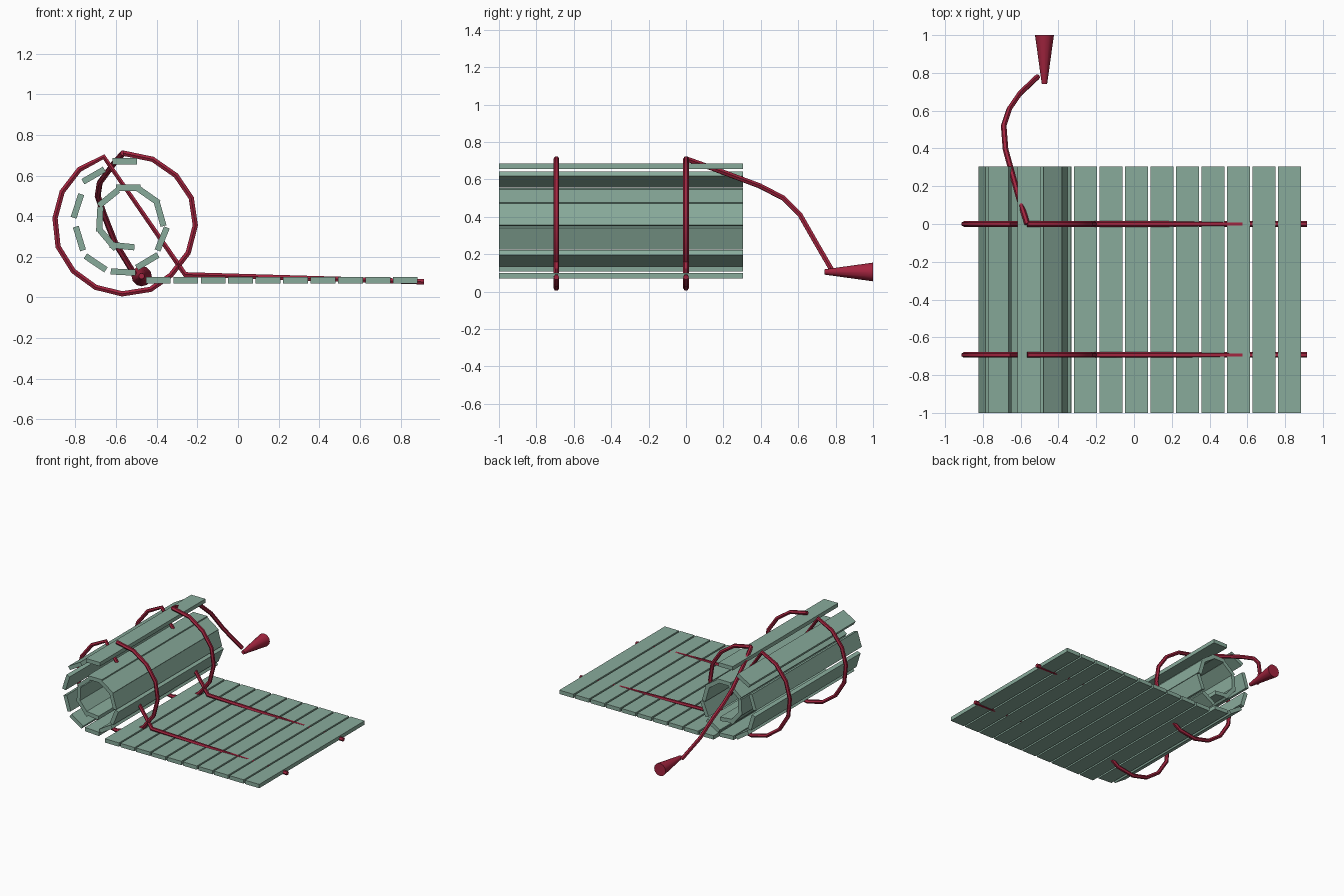
import bpy
import bmesh
import math
from mathutils import Matrix, Vector

cube = bpy.data.objects.get("Cube")
if cube:
    bpy.data.objects.remove(cube, do_unlink=True)


def make_material(name, rgb):
    mat = bpy.data.materials.new(name)
    mat.use_nodes = True
    color = (*rgb, 1.0)
    mat.diffuse_color = color
    mat.node_tree.nodes["Principled BSDF"].inputs["Base Color"].default_value = color
    return mat


green = make_material("sage green", (0.25, 0.41, 0.33))
red = make_material("crimson", (0.37, 0.018, 0.05))

SLAT_W, SLAT_T = 0.122, 0.03
Y_FRONT, Y_BACK = -1.0, 0.305


def add_object(name, bm, mat):
    mesh = bpy.data.meshes.new(name)
    bm.to_mesh(mesh)
    bm.free()
    mesh.materials.append(mat)
    obj = bpy.data.objects.new(name, mesh)
    bpy.context.collection.objects.link(obj)
    return obj


def add_slats(name, placements):
    """One board per (x, z, tilt in degrees)."""
    bm = bmesh.new()
    size = Matrix.Diagonal((SLAT_W, Y_BACK - Y_FRONT, SLAT_T, 1))
    for x, z, tilt in placements:
        place = Matrix.Translation((x, (Y_FRONT + Y_BACK) / 2, z))
        turn = Matrix.Rotation(math.radians(-tilt), 4, "Y")
        bmesh.ops.create_cube(bm, size=1, matrix=place @ turn @ size)
    return add_object(name, bm, green)


def smooth(obj, degrees):
    bpy.ops.object.select_all(action="DESELECT")
    obj.select_set(True)
    bpy.context.view_layer.objects.active = obj
    bpy.ops.object.shade_smooth_by_angle(angle=math.radians(degrees))


def add_cord(name, points, radius=0.015):
    curve = bpy.data.curves.new(name, "CURVE")
    curve.dimensions = "3D"
    curve.bevel_depth = radius
    curve.bevel_resolution = 1
    curve.use_fill_caps = True
    spline = curve.splines.new("POLY")
    spline.points.add(len(points) - 1)
    for p, co in zip(spline.points, points):
        p.co = (*co, 1)
    obj = bpy.data.objects.new(name, curve)
    bpy.context.collection.objects.link(obj)
    bpy.ops.object.select_all(action="DESELECT")
    obj.select_set(True)
    bpy.context.view_layer.objects.active = obj
    bpy.ops.object.convert(target="MESH")
    obj = bpy.context.view_layer.objects.active
    obj.data.materials.clear()
    obj.data.materials.append(red)
    smooth(obj, 50)
    return obj


# Unrolled part of the blind
add_slats("flat_slats", [(0.823 - 0.135 * i, 0.085, 0) for i in range(10)])

# Rolled part: loose outer turn, then tight inner turn
add_slats("outer_roll_slats", [
    (-0.557, 0.67, 0), (-0.71, 0.60, 30), (-0.79, 0.45, 72), (-0.78, 0.29, -73),
    (-0.70, 0.17, -34), (-0.565, 0.125, -3), (-0.446, 0.178, 31), (-0.373, 0.288, 68)])
add_slats("inner_roll_slats", [
    (-0.383, 0.41, -74), (-0.44, 0.50, -35), (-0.54, 0.54, 0), (-0.637, 0.49, 39),
    (-0.68, 0.385, 87), (-0.64, 0.285, -50), (-0.57, 0.253, -6)])

# Two cords looping round the roll, then running through the flat slats
loop = [(-0.565, 0.71), (-0.42, 0.68), (-0.305, 0.60), (-0.23, 0.49),
        (-0.21, 0.355), (-0.245, 0.22), (-0.33, 0.11), (-0.43, 0.04),
        (-0.57, 0.018), (-0.70, 0.05), (-0.81, 0.13), (-0.885, 0.25),
        (-0.90, 0.39), (-0.865, 0.52), (-0.78, 0.63), (-0.66, 0.692),
        (-0.26, 0.113), (0.915, 0.077)]
for name, y in (("front_cord", -0.693), ("back_cord", 0.0)):
    add_cord(name, [(x, y, z) for x, z in loop])

# Pull cord hanging behind the roll
add_cord("pull_cord", [
    (-0.565, 0.0, 0.71), (-0.61, 0.14, 0.66), (-0.68, 0.395, 0.565),
    (-0.69, 0.52, 0.50), (-0.66, 0.61, 0.41), (-0.605, 0.69, 0.27),
    (-0.51, 0.78, 0.115)])

# Conical pull at the end of the cord
bm = bmesh.new()
bmesh.ops.create_cone(
    bm, cap_ends=True, segments=12, radius1=0.05, radius2=0.014, depth=0.26,
    matrix=Matrix.Translation(Vector((-0.474, 0.87, 0.105)))
    @ Matrix.Rotation(math.radians(90), 4, "X"))
smooth(add_object("cord_pull", bm, red), 40)
